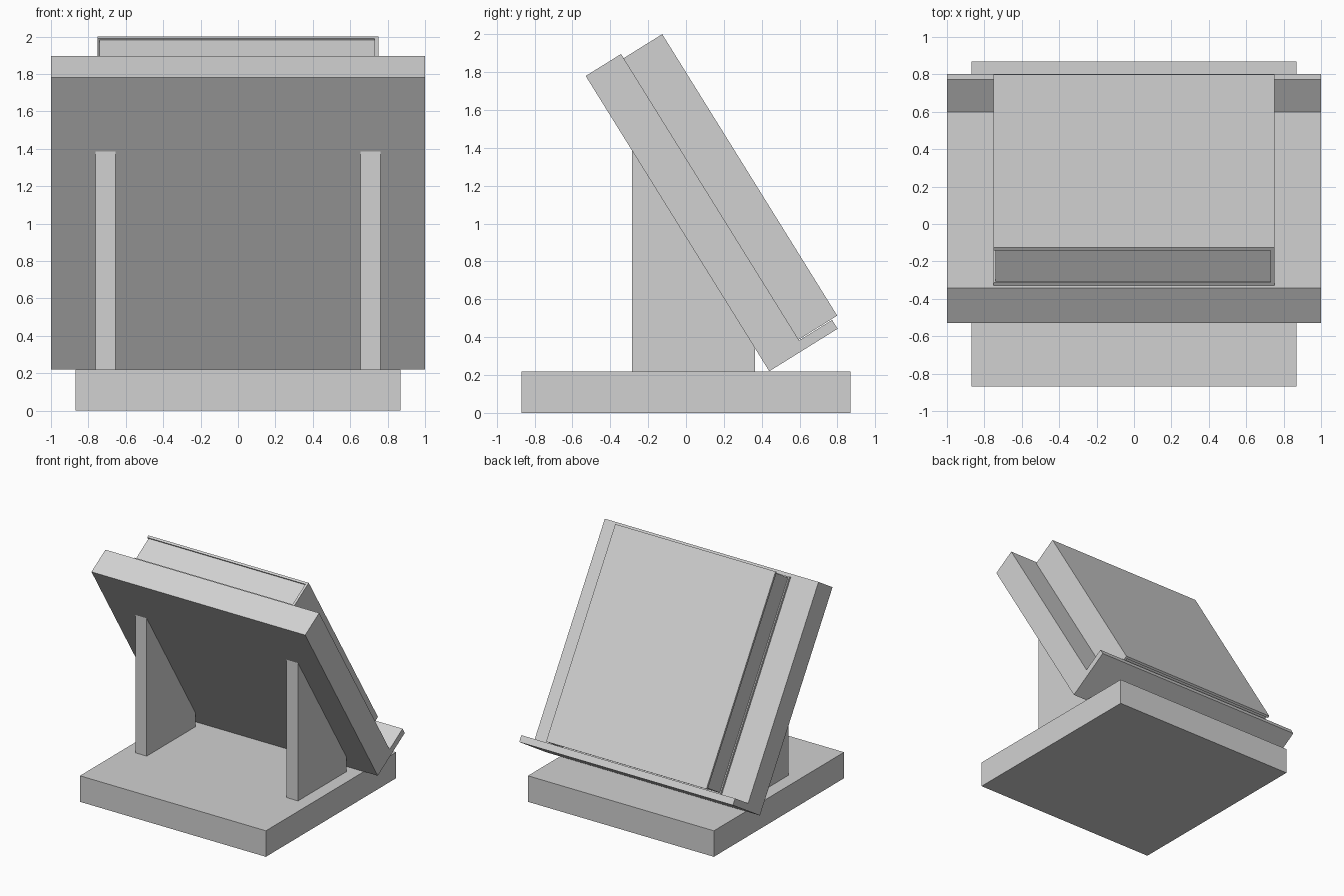
import bpy
import bmesh
from mathutils import Vector

cube = bpy.data.objects.get("Cube")
if cube:
    bpy.data.objects.remove(cube, do_unlink=True)

grey = bpy.data.materials.new("light_grey")
grey.use_nodes = True
grey.diffuse_color = (0.64, 0.64, 0.64, 1)
grey.node_tree.nodes["Principled BSDF"].inputs["Base Color"].default_value = grey.diffuse_color

# Slanted frame: "up" runs along the board, "out" leaves its reading face
FOOT = Vector((0.44, 0.22))
UP = Vector((-0.97, 1.56)).normalized()
OUT = Vector((UP.y, -UP.x))


def tilt(points):
    """Turn (out, up) board coordinates into (y, z)."""
    return [FOOT + OUT * o + UP * u for o, u in points]


def rect(a0, a1, b0, b1):
    return [(a0, b0), (a1, b0), (a1, b1), (a0, b1)]


def extrude(name, profile, x0, x1):
    """Sweep a (y, z) profile along x into a solid part."""
    bm = bmesh.new()
    face = bm.faces.new([bm.verts.new((x0, p[0], p[1])) for p in profile])
    swept = bmesh.ops.extrude_face_region(bm, geom=[face])["geom"]
    verts = [g for g in swept if isinstance(g, bmesh.types.BMVert)]
    bmesh.ops.translate(bm, verts=verts, vec=(x1 - x0, 0, 0))
    bmesh.ops.recalc_face_normals(bm, faces=bm.faces)
    mesh = bpy.data.meshes.new(name)
    bm.to_mesh(mesh)
    bm.free()
    mesh.materials.append(grey)
    obj = bpy.data.objects.new(name, mesh)
    bpy.context.collection.objects.link(obj)
    return obj


# Base slab
extrude("base", rect(-0.87, 0.87, 0, 0.22), -0.87, 0.87)

# Slanted board with a ledge along its lower edge
THICK, LIP, LENGTH = 0.22, 0.06, 1.837
board = [(0, 0), (0.425, 0), (0.425, LIP - 0.005), (THICK, LIP - 0.005),
         (THICK, LENGTH), (0, LENGTH)]
extrude("board_with_ledge", tilt(board), -1, 1)

# Two upright supports cut to the slope of the board
def slope(y):
    return FOOT.y + (FOOT.x - y) * UP.y / -UP.x


front, back = -0.285, 0.365
support = [(front, 0.22), (back, 0.22), (back, slope(back)), (front, slope(front))]
for side, x in (("left", 0.708), ("right", -0.708)):
    extrude(side + "_support", support, x - 0.053, x + 0.053)

# Book: a cover folded round the spine, with the pages set in slightly
low, high = LIP, 1.811
near, far = THICK, THICK + 0.24
COVER, INSET = 0.02, 0.01
extrude("back_cover", tilt(rect(near, near + COVER, low, high)), -0.75, 0.75)
extrude("front_cover", tilt(rect(far - COVER, far, low, high)), -0.75, 0.75)
extrude("spine", tilt(rect(near + COVER, far - COVER, low, high)), 0.73, 0.75)
extrude("pages", tilt(rect(near + COVER, far - COVER, low + INSET, high - INSET)), -0.74, 0.73)
